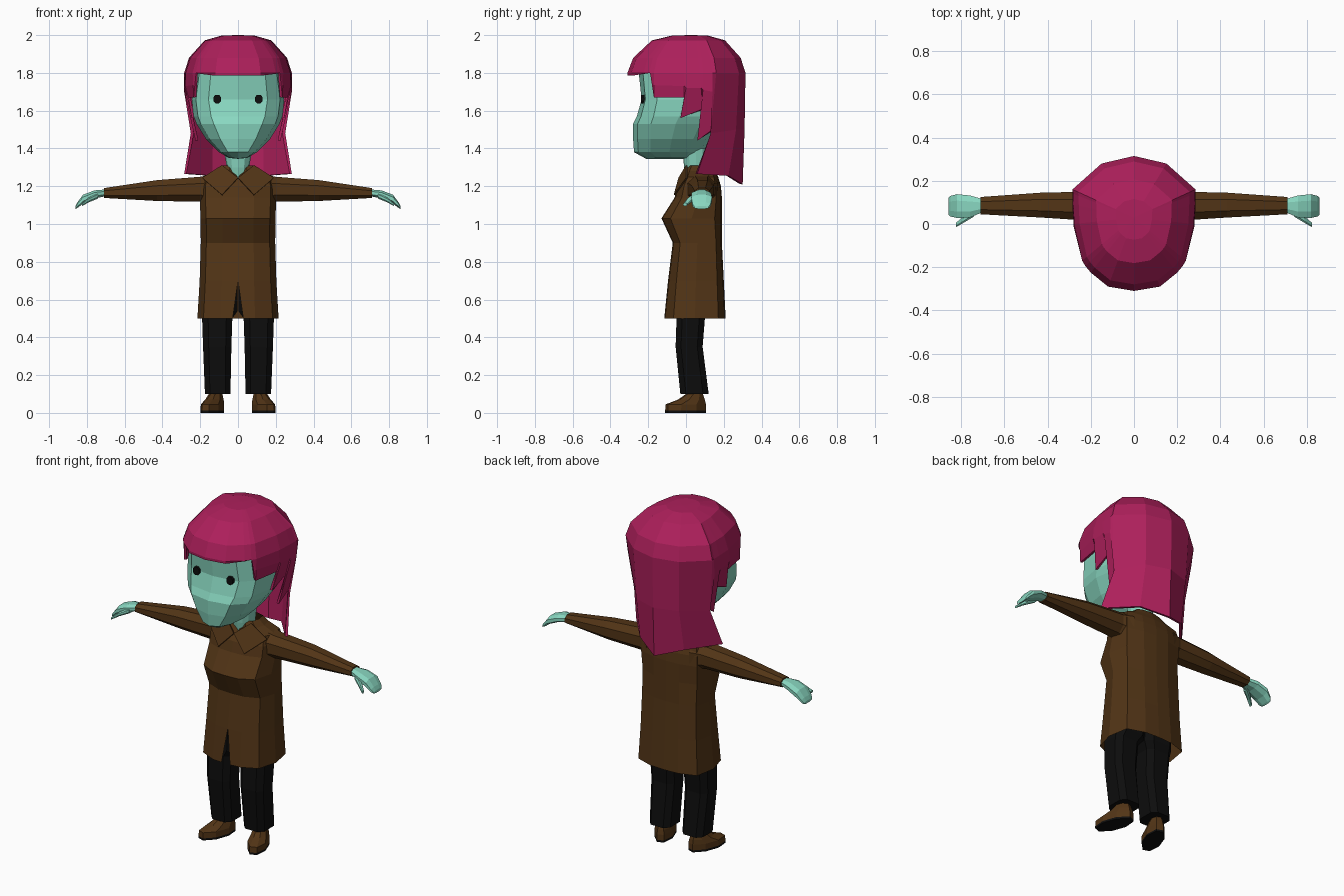
import bpy, bmesh
from math import sin, cos, pi, radians
from mathutils import Matrix


def material(name, rgb):
    m = bpy.data.materials.new(name)
    m.diffuse_color = (*rgb, 1)
    return m


SKIN = material("skin", (0.25, 0.68, 0.53))
HAIR = material("hair", (0.42, 0.014, 0.105))
COAT = material("coat", (0.085, 0.035, 0.008))
BLACK = material("black", (0.004, 0.004, 0.004))


def loft(name, rows, mat, closed=False, thick=0, xform=None):
    """Skin rows of points into quads, then mirror the half across x = 0."""
    bm = bmesh.new()
    grid = [[bm.verts.new(p) for p in row] for row in rows]
    n = len(rows[0])
    for a, b in zip(grid, grid[1:]):
        for i in range(n if closed else n - 1):
            j = (i + 1) % n
            bm.faces.new((a[i], a[j], b[j], b[i]))
    if closed:
        bm.faces.new(grid[0])
        bm.faces.new(grid[-1])
    bmesh.ops.remove_doubles(bm, verts=bm.verts[:], dist=0.0005)
    if xform:
        bm.transform(xform)
    bmesh.ops.recalc_face_normals(bm, faces=bm.faces[:])
    me = bpy.data.meshes.new(name)
    bm.to_mesh(me)
    bm.free()
    me.materials.append(mat)
    ob = bpy.data.objects.new(name, me)
    bpy.context.collection.objects.link(ob)
    mod = ob.modifiers.new("mirror", "MIRROR")
    mod.use_clip = True
    if thick:
        s = ob.modifiers.new("thickness", "SOLIDIFY")
        s.thickness = thick
        s.offset = -1
    return ob


def octagon(a0, a1, b0, b1, k=0.27):
    """Box outline with cut corners."""
    da, db = (a1 - a0) * k, (b1 - b0) * k
    return [(a0 + da, b0), (a1 - da, b0), (a1, b0 + db), (a1, b1 - db),
            (a1 - da, b1), (a0 + da, b1), (a0, b1 - db), (a0, b0 + db)]


def tube_z(rows, k=0.2):
    return [[(a, b, z) for a, b in octagon(*r, k)] for z, *r in rows]


def tube_x(rows):
    return [[(x, a, b) for a, b in octagon(*r)] for x, *r in rows]


# Head and neck: half rings of (z, half width, front y, back y, roundness)
def half_ring(z, w, yf, yb, p):
    c, r = (yf + yb) / 2, (yb - yf) / 2
    pts = []
    for i in range(7):
        a = pi * i / 6
        s, k = max(sin(a), 0), cos(a)
        if i == 6:
            s = 0
        if i == 3:
            k = 0
        pts.append((w * s ** p, c - r * (abs(k) ** p) * (1 if k > 0 else -1), z))
    return pts


loft("head", [half_ring(*r) for r in (
    (1.345, 0, -.21, .06, .9), (1.35, .05, -.22, .07, .9),
    (1.38, .10, -.275, .10, .9), (1.45, .17, -.28, .13, .85),
    (1.53, .22, -.28, .17, .78), (1.57, .235, -.26, .19, .72),
    (1.66, .245, -.235, .22, .65), (1.80, .225, -.25, .25, .65),
    (1.90, .15, -.17, .20, .8), (1.94, 0, -.10, .10, .9))], SKIN)
loft("neck", [half_ring(*r) for r in (
    (1.18, .06, .02, .13, .9), (1.25, .055, .00, .12, .9),
    (1.30, .06, -.01, .12, .9), (1.40, .075, -.02, .12, .9))], SKIN)

# Eyes
loft("eye", [[(a, y, b) for a, b in octagon(.09, .13, 1.638, 1.684)]
             for y in (-.238, -.20)], BLACK, closed=True)

# Hair: columns from fringe to back, (rim xy), (middle xyz), (lower edge xyz)
columns = [
    ((0, -.31), None, (0, -.31, 1.785)),
    ((.12, -.29), None, (.12, -.288, 1.785)),
    ((.20, -.225), None, (.20, -.22, 1.795)),
    ((.225, -.195), None, (.222, -.19, 1.80)),
    ((.24, -.17), None, (.235, -.17, 1.67)),
    ((.275, -.01), (.28, -.01, 1.73), (.262, -.01, 1.67)),
    ((.277, .00), (.28, .00, 1.72), (.245, -.03, 1.56)),
    ((.28, .07), (.285, .08, 1.72), (.25, .09, 1.61)),
    ((.281, .09), (.285, .09, 1.71), (.225, .06, 1.44)),
    ((.282, .14), (.285, .14, 1.70), (.235, .14, 1.50)),
    ((.285, .16), (.25, .13, 1.48), (.285, .06, 1.265)),
    ((.15, .28), (.14, .265, 1.50), (.145, .225, 1.255)),
    ((0, .315), (0, .31, 1.50), (0, .30, 1.21)),
]
rows = [[(x * s, .03 + (y - .03) * s, z) for (x, y), m, l in columns]
        for s, z in ((0, 2.0), (.3, 1.998), (.62, 1.972), (.91, 1.88), (1, 1.80))]
rows.append([m or tuple((a + b) / 2 for a, b in zip((*t, 1.80), l)) for t, m, l in columns])
rows.append([l for t, m, l in columns])
loft("hair", rows, HAIR, thick=0.015)


# Coat body: (z, half width, front y, back y, front gap, front dip)
def coat_ring(z, w, yf, yb, gap=0, dip=0):
    m, d = (yf + yb) / 2, yb - yf
    return [(gap, yf, z - dip), (w * .42, yf + .005, z), (w * .85, yf + d * .15, z),
            (w, m, z), (w * .9, yb - d * .12, z), (w * .42, yb - .005, z), (0, yb, z)]


loft("coat", [coat_ring(*r) for r in (
    (.50, .215, -.115, .21, .028), (.70, .203, -.095, .20),
    (.90, .197, -.07, .19), (1.03, .198, -.13, .19),
    (1.14, .203, -.06, .19), (1.20, .203, -.045, .185),
    (1.25, .19, -.02, .17, 0, .02), (1.28, .12, -.005, .155, 0, .04),
    (1.31, .085, .01, .14, 0, .06))], COAT)
loft("collar_flap", [[(0, -.04, 1.245), (.085, .0, 1.312)],
                     [(.085, -.065, 1.155), (.19, .0, 1.245)]], COAT, thick=0.008)

# Sleeves, hands and thumbs: (x, y range, z range)
loft("sleeve", tube_x((
    (.14, .00, .17, 1.10, 1.262), (.20, .015, .15, 1.118, 1.25),
    (.43, .03, .145, 1.122, 1.232), (.71, .045, .125, 1.138, 1.19))), COAT, closed=True)
loft("hand", tube_x((
    (.70, .055, .115, 1.147, 1.183), (.76, .03, .132, 1.135, 1.178),
    (.82, .028, .138, 1.108, 1.155), (.85, .035, .13, 1.085, 1.115),
    (.86, .045, .12, 1.08, 1.095))), SKIN, closed=True)
loft("thumb", tube_x((
    (.74, .035, .075, 1.135, 1.165), (.79, .005, .035, 1.115, 1.14),
    (.825, -.015, .005, 1.095, 1.11))), SKIN, closed=True)

# Trousers: (z, x range, y range)
loft("trouser_leg", tube_z((
    (.10, .04, .175, -.03, .12), (.35, .035, .185, -.055, .088),
    (.50, .03, .19, -.05, .10), (.54, .002, .188, -.05, .12),
    (.75, .002, .17, -.04, .14))), BLACK, closed=True)

# Shoes with soles, toes turned outward
turn = Matrix.Translation((.135, 0, 0)) @ Matrix.Rotation(radians(20), 4, 'Z')
loft("shoe", tube_z((
    (.012, -.05, .05, -.11, .105), (.045, -.05, .05, -.108, .105),
    (.07, -.042, .042, -.04, .10), (.10, -.032, .032, .005, .09),
    (.13, -.03, .03, .01, .085)), .3), COAT, closed=True, xform=turn)
loft("sole", tube_z((
    (0, -.05, .05, -.11, .105), (.012, -.05, .05, -.11, .105)), .3),
    BLACK, closed=True, xform=turn)
